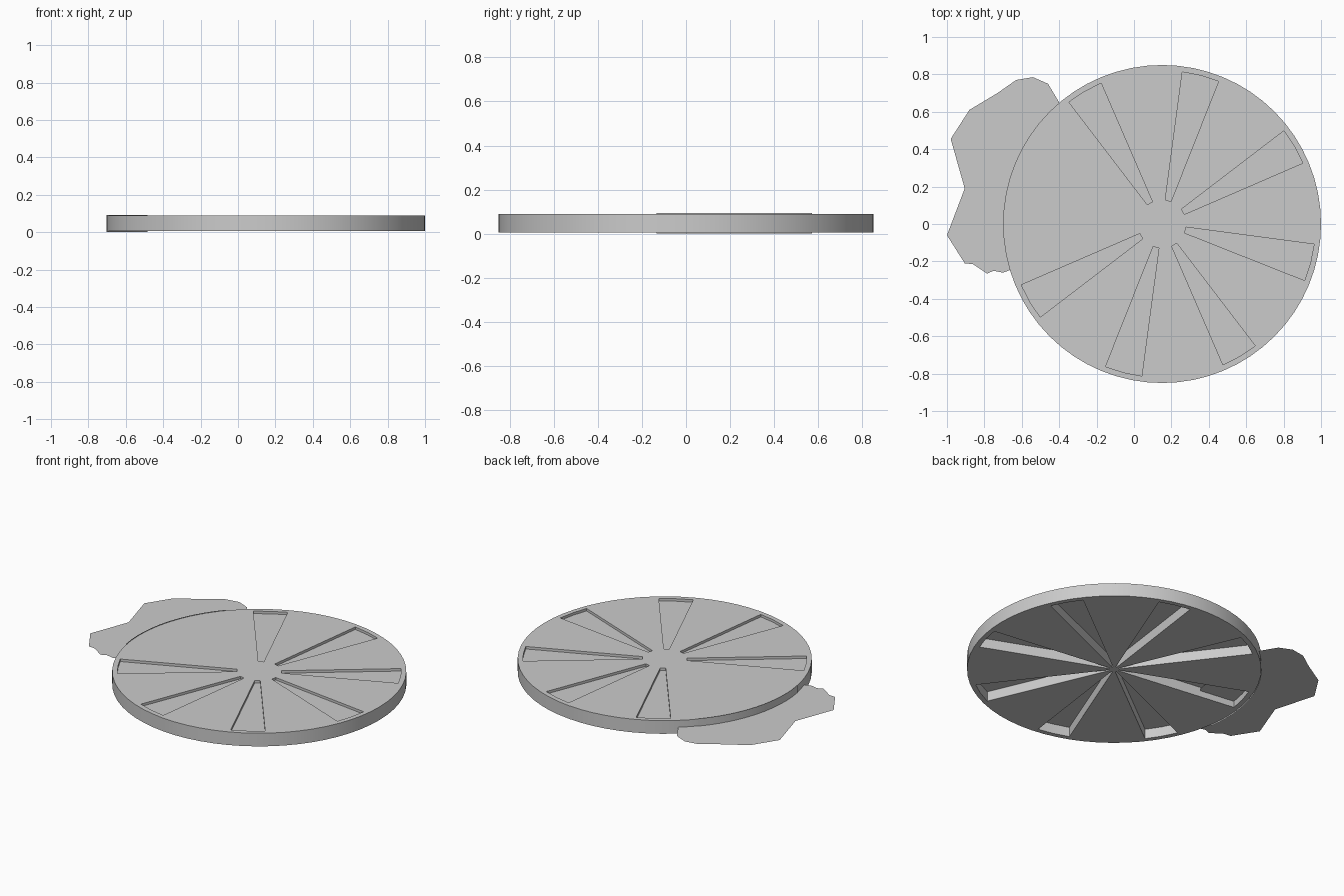
import bpy, bmesh, math

if "Cube" in bpy.data.objects:
    bpy.data.objects.remove(bpy.data.objects["Cube"])

CX, R = 0.15, 0.85            # disc centre and radius
Z0, Z1 = 0.006, 0.09          # disc bottom and top


def make_object(name, bm):
    mesh = bpy.data.meshes.new(name)
    bm.to_mesh(mesh)
    bm.free()
    ob = bpy.data.objects.new(name, mesh)
    bpy.context.collection.objects.link(ob)
    return ob


def add_wedge(bm, ang, half, r0, r1, z0, z1):
    """Closed radial wedge prism around the disc centre."""
    h = math.radians(half)
    pts = [(r0, -h), (r1, -h), (r1, 0), (r1, h), (r0, h)]
    loop = [(CX + r * math.cos(ang + a), r * math.sin(ang + a)) for r, a in pts]
    low = [bm.verts.new((x, y, z0)) for x, y in loop]
    top = [bm.verts.new((x, y, z1)) for x, y in loop]
    bm.faces.new(low[::-1])
    bm.faces.new(top)
    n = len(loop)
    for i in range(n):
        j = (i + 1) % n
        bm.faces.new((low[i], low[j], top[j], top[i]))


# round cover
bpy.ops.mesh.primitive_cylinder_add(vertices=64, radius=R, depth=Z1 - Z0,
                                    location=(CX, 0, (Z0 + Z1) / 2))
cover = bpy.context.object
cover.name = "round_cover"

# wedge slots: shallow from above (all but the one by the puddle), deep from below
top_bm, low_bm = bmesh.new(), bmesh.new()
for k in range(8):
    ang = math.radians(30.4 + 45 * k)
    add_wedge(low_bm, ang, 7, 0.03, 0.82, -0.05, 0.068)
    if k != 3:
        add_wedge(top_bm, ang, 7, 0.13, 0.82, 0.074, 0.2)
for name, bm in (("lower_slot_cutter", low_bm), ("upper_slot_cutter", top_bm)):
    cutter = make_object(name, bm)
    cutter.hide_render = True
    cutter.hide_viewport = True
    mod = cover.modifiers.new(name, 'BOOLEAN')
    mod.operation = 'DIFFERENCE'
    mod.solver = 'EXACT'
    mod.object = cutter
bpy.context.view_layer.objects.active = cover
for mod in list(cover.modifiers):
    bpy.ops.object.modifier_apply(modifier=mod.name)
for name in ("lower_slot_cutter", "upper_slot_cutter"):
    bpy.data.objects.remove(bpy.data.objects[name])
cover.select_set(True)
bpy.ops.object.shade_smooth_by_angle(angle=math.radians(30))

# thin film over the rim next to the puddle
bm = bmesh.new()
prev = None
for i in range(13):
    a = math.radians(138 + 51 * i / 12)
    x, y = CX + 0.853 * math.cos(a), 0.853 * math.sin(a)
    cur = [bm.verts.new((x, y, z)) for z in (0.0, 0.093)]
    if prev:
        bm.faces.new((prev[0], prev[1], cur[1], cur[0]))
    prev = cur
bmesh.ops.reverse_faces(bm, faces=bm.faces[:])
film = make_object("rim_film", bm)
for p in film.data.polygons:
    p.use_smooth = True

# flat puddle that runs in under the cover
outline = [(-0.40, 0.65), (-0.46, 0.75), (-0.54, 0.785), (-0.63, 0.77), (-0.73, 0.70),
           (-0.88, 0.61), (-0.98, 0.455), (-0.905, 0.19), (-1.0, -0.06), (-0.905, -0.21),
           (-0.86, -0.215), (-0.785, -0.265), (-0.75, -0.25), (-0.70, -0.26),
           (-0.66, -0.245), (-0.55, -0.08), (-0.42, 0.10), (-0.38, 0.30), (-0.40, 0.5)]
bm = bmesh.new()
bm.faces.new([bm.verts.new((x, y, 0.046)) for x, y in outline])
bmesh.ops.recalc_face_normals(bm, faces=bm.faces[:])
bm.faces.ensure_lookup_table()
bm.normal_update()
if bm.faces[0].normal.z < 0:
    bmesh.ops.reverse_faces(bm, faces=bm.faces[:])
make_object("puddle", bm)
